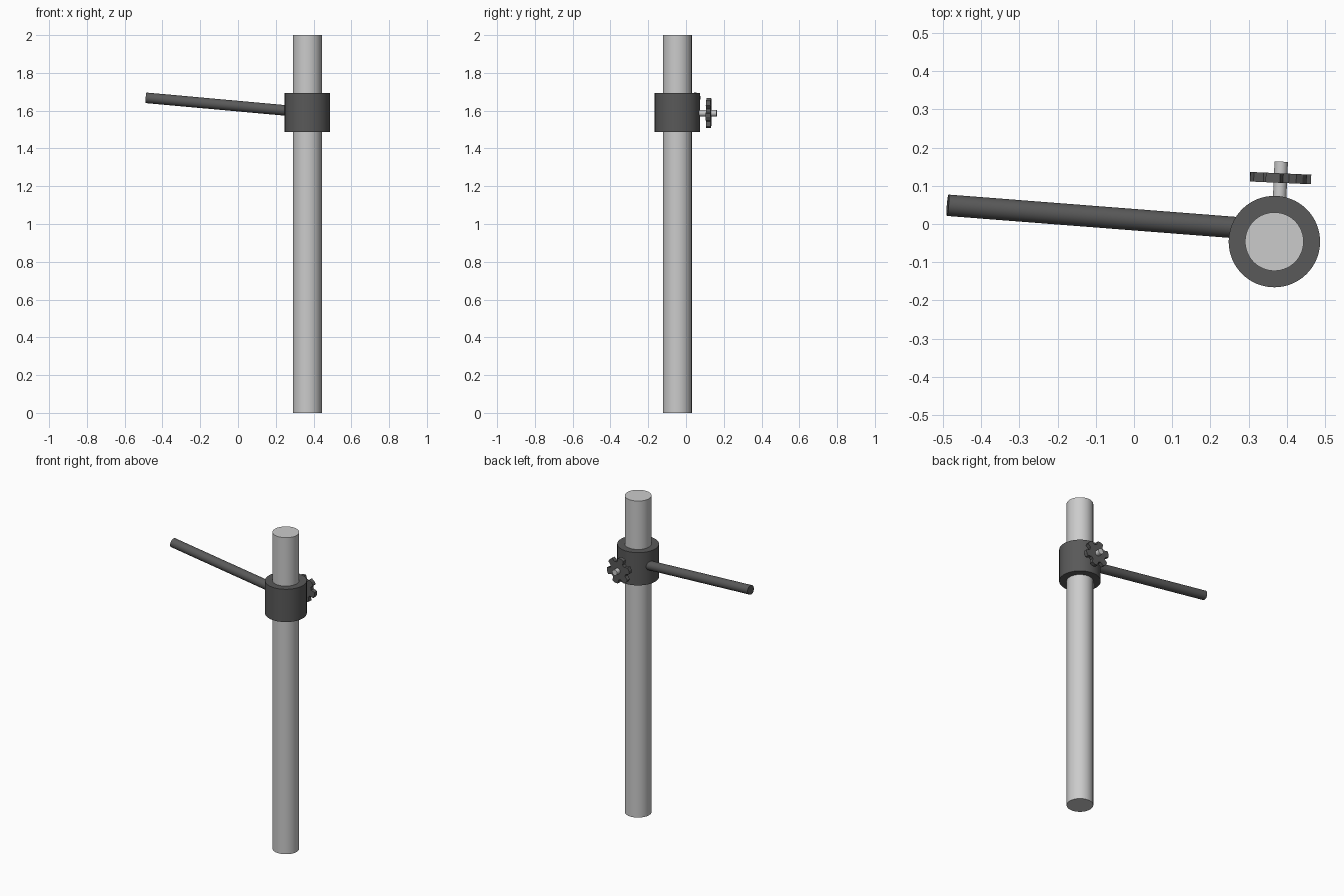
import bpy, bmesh, math
from mathutils import Vector

if "Cube" in bpy.data.objects:
    bpy.data.objects.remove(bpy.data.objects["Cube"])


def finish(obj, name):
    obj.name = obj.data.name = name
    bpy.ops.object.shade_smooth_by_angle(angle=math.radians(30))
    return obj


def rod(name, start, end, radius, sides=64):
    """Cylinder running between two points."""
    a, b = Vector(start), Vector(end)
    bpy.ops.mesh.primitive_cylinder_add(vertices=sides, radius=radius,
                                        depth=(b - a).length, location=(a + b) / 2)
    obj = bpy.context.object
    obj.rotation_euler = (b - a).to_track_quat('Z', 'Y').to_euler()
    return finish(obj, name)


def paint(obj, name, value):
    mat = bpy.data.materials.get(name) or bpy.data.materials.new(name)
    mat.diffuse_color = (value, value, value, 1)
    mat.use_nodes = True
    mat.node_tree.nodes["Principled BSDF"].inputs["Base Color"].default_value = mat.diffuse_color
    obj.data.materials.append(mat)


X, Y = 0.367, -0.046

# Upright pole and the sleeve clamped around it
rod("pole", (X, Y, 0), (X, Y, 2), 0.0765)
collar = rod("collar", (X, Y, 1.487), (X, Y, 1.694), 0.1195)

# Side handle, rising slightly outwards
handle = rod("handle", (0.30, -0.012, 1.597), (-0.487, 0.049, 1.668), 0.028, 32)

# Clamping bolt
axis = Vector((0.045, 1, 0)).normalized()
bolt_tip = Vector((0.385, 0.163, 1.587))
rod("clamp_bolt", bolt_tip - axis * 0.13, bolt_tip, 0.0175, 32)

# Star knob: six blunt lobes around a disc
profile = []
for i in range(6):
    mid = i * math.tau / 6 + math.radians(15)
    for r, deg in ((0.056, -22), (0.08, -14), (0.082, 0), (0.08, 14), (0.056, 22)):
        a = mid + math.radians(deg)
        profile.append((r * math.cos(a), r * math.sin(a)))
bm = bmesh.new()
face = bm.faces.new([bm.verts.new((x, y, -0.0125)) for x, y in profile])
top = bmesh.ops.extrude_face_region(bm, geom=[face])["geom"]
bmesh.ops.translate(bm, vec=(0, 0, 0.025),
                    verts=[v for v in top if isinstance(v, bmesh.types.BMVert)])
bmesh.ops.recalc_face_normals(bm, faces=bm.faces)
mesh = bpy.data.meshes.new("star_knob")
bm.to_mesh(mesh)
bm.free()
knob = bpy.data.objects.new("star_knob", mesh)
bpy.context.collection.objects.link(knob)
knob.location = bolt_tip - axis * 0.043
knob.rotation_euler = axis.to_track_quat('Z', 'Y').to_euler()

for part in (collar, handle, knob):
    paint(part, "dark_grey", 0.1)
